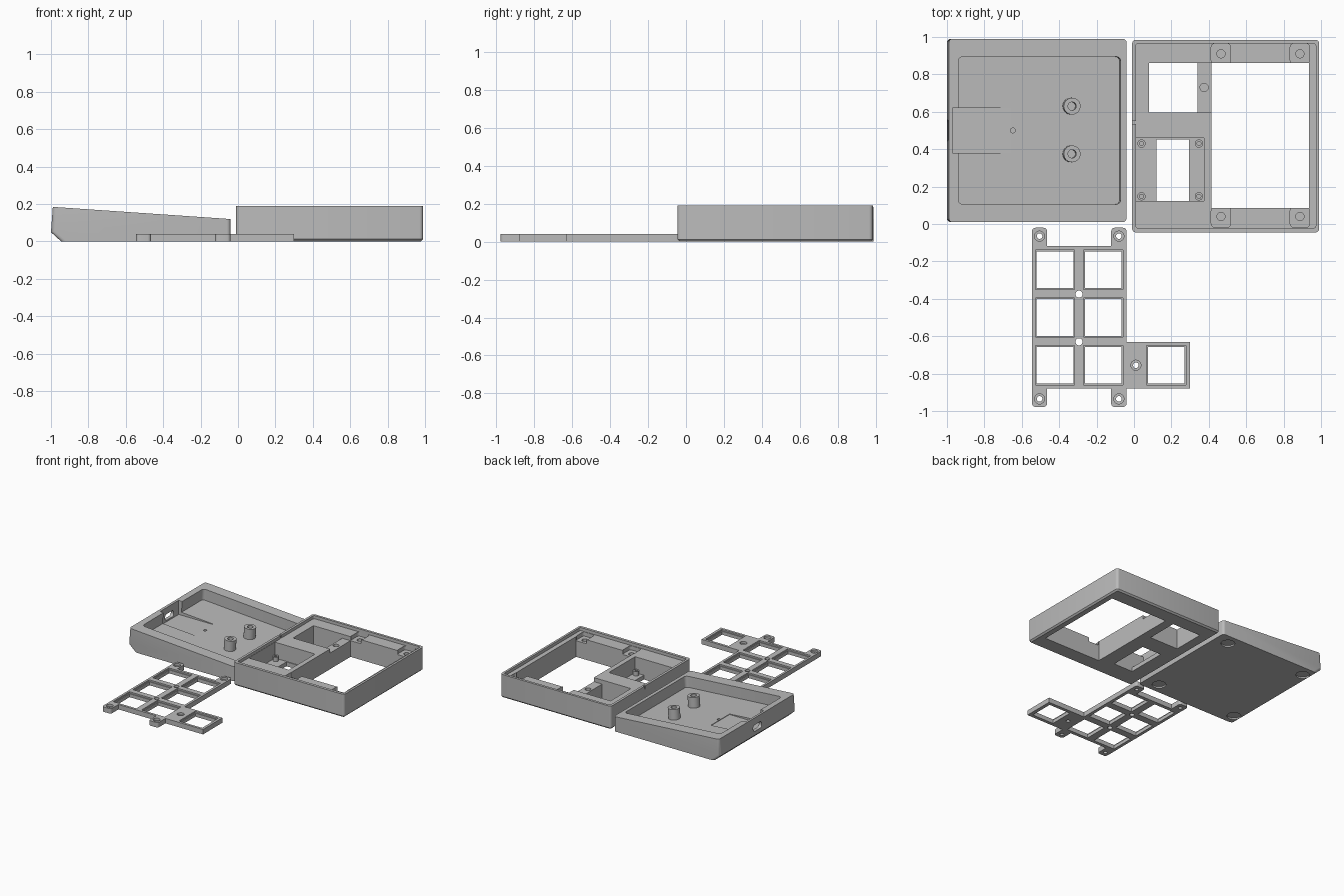
import bpy, bmesh, math
from mathutils import Matrix, Vector

if "Cube" in bpy.data.objects:
    bpy.data.objects.remove(bpy.data.objects["Cube"])

grey = bpy.data.materials.new("plain grey")
grey.diffuse_color = (0.5, 0.5, 0.5, 1)
grey.use_nodes = True
grey.node_tree.nodes["Principled BSDF"].inputs["Base Color"].default_value = grey.diffuse_color


def finish(name, bm):
    me = bpy.data.meshes.new(name)
    bmesh.ops.recalc_face_normals(bm, faces=bm.faces)
    bm.to_mesh(me)
    bm.free()
    ob = bpy.data.objects.new(name, me)
    bpy.context.collection.objects.link(ob)
    me.materials.append(grey)
    return ob


def box(name, x, y, z, round_=0.0, bottom=0.0):
    """Box from ranges; vertical corners rounded, bottom rim chamfered."""
    bm = bmesh.new()
    bmesh.ops.create_cube(bm, size=1)
    for v in bm.verts:
        v.co = Vector([r[0] if c < 0 else r[1] for c, r in zip(v.co, (x, y, z))])
    if round_:
        ed = [e for e in bm.edges if abs(e.verts[0].co.z - e.verts[1].co.z) > 1e-5]
        bmesh.ops.bevel(bm, geom=ed, offset=round_, segments=4, profile=0.5, affect='EDGES')
    if bottom:
        ed = [e for e in bm.edges if all(abs(v.co.z - z[0]) < 1e-5 for v in e.verts)]
        bmesh.ops.bevel(bm, geom=ed, offset=bottom, segments=1, affect='EDGES')
    return finish(name, bm)


def cyl(name, x, y, z, r, r2=None, n=32):
    bm = bmesh.new()
    bmesh.ops.create_cone(bm, cap_ends=True, segments=n, radius1=r, radius2=r if r2 is None else r2,
                          depth=z[1] - z[0])
    bmesh.ops.translate(bm, verts=bm.verts, vec=(x, y, (z[0] + z[1]) / 2))
    return finish(name, bm)


def boolean(ob, other, op='DIFFERENCE'):
    m = ob.modifiers.new("cut", 'BOOLEAN')
    m.operation, m.object, m.solver = op, other, 'EXACT'
    bpy.context.view_layer.objects.active = ob
    bpy.ops.object.modifier_apply(modifier=m.name)
    bpy.data.objects.remove(other)


def smooth(ob):
    bpy.ops.object.select_all(action='DESELECT')
    ob.select_set(True)
    bpy.context.view_layer.objects.active = ob
    bpy.ops.object.shade_smooth_by_angle(angle=math.radians(30))


# ---- sloped base tray ----
tilt = math.atan2(0.065, 0.95)
top = Matrix.Translation((-0.505, 0.5, 0.152)) @ Matrix.Rotation(tilt, 4, 'Y')
bm = bmesh.new()
prof = [(-0.945, 0), (-0.04, 0), (-0.04, 0.12), (-0.99, 0.185), (-1, 0.05)]
f = bm.faces.new([bm.verts.new((x, 0.01, z)) for x, z in prof])
ext = bmesh.ops.extrude_face_region(bm, geom=[f])
bmesh.ops.translate(bm, verts=[g for g in ext['geom'] if isinstance(g, bmesh.types.BMVert)], vec=(0, 0.98, 0))
bm.normal_update()
corners = [e for e in bm.edges if abs(e.verts[0].co.y - e.verts[1].co.y) < 1e-5
           and abs(e.verts[0].co.z - e.verts[1].co.z) > abs(e.verts[0].co.x - e.verts[1].co.x) - 0.01
           and abs(e.verts[0].co.x - e.verts[1].co.x) < 0.1]
bmesh.ops.bevel(bm, geom=corners, offset=0.02, segments=4, profile=0.5, affect='EDGES')
tray = finish("base_tray", bm)

cavity = box("cavity", (-0.435, 0.435), (-0.395, 0.395), (-0.09, 0.2), 0.025)
cavity.data.transform(top)
boolean(tray, cavity)
boolean(tray, box("board_pocket", (-0.97, -0.66), (0.38, 0.62), (0.068, 0.4)))
boolean(tray, cyl("reset_hole", -0.648, 0.5, (0.05, 0.4), 0.013, n=16))
port = box("port", (-0.025, 0.025), (-0.055, 0.055), (-0.1, 0.1), 0.02)
port.data.transform(Matrix.Translation((-1, 0.5, 0.105)) @ Matrix.Rotation(math.pi / 2, 4, 'Y'))
boolean(tray, port)
for x in (-0.16, -0.89):
    for y in (0.1, 0.9):
        boolean(tray, cyl("foot_recess", x, y, (-0.02, 0.012), 0.052))
smooth(tray)

# screw posts standing on the tray floor
for y in (0.63, 0.375):
    post = cyl("screw_post", 0.175, y - 0.5, (-0.095, -0.005), 0.045)
    boolean(post, cyl("bore", 0.175, y - 0.5, (-0.07, 0.1), 0.022))
    post.data.transform(top)
    smooth(post)

# ---- upper case, lying face down ----
case = box("upper_case", (-0.01, 0.99), (-0.045, 0.985), (0, 0.19), 0.02, 0.012)
cuts = [
    box("lip", (0.01, 0.972), (-0.022, 0.965), (0.165, 0.3), 0.012),
    box("key_window", (0.415, 0.935), (0.085, 0.86), (-0.1, 0.3)),
    box("side_key_ledge", (0.08, 0.42), (0.597, 0.86), (0.132, 0.3)),
    box("side_key_window", (0.08, 0.34), (0.597, 0.86), (-0.1, 0.3)),
    box("display_pocket", (0.012, 0.375), (0.122, 0.46), (0.035, 0.3)),
    box("display_window", (0.12, 0.295), (0.122, 0.453), (-0.1, 0.1)),
    box("wall_notch", (-0.02, 0.012), (0.535, 0.55), (0.165, 0.3)),
    cyl("side_key_screw", 0.375, 0.73, (0.06, 0.3), 0.022),
]
for x in (0.465, 0.887):
    for y, a, b in ((0.91, 0.855, 0.965), (0.04, -0.018, 0.09)):
        cuts.append(box("tab_seat", (x - 0.052, x + 0.052), (a, b), (0.132, 0.3), 0.02))
        cuts.append(cyl("tab_screw", x, y, (0.06, 0.3), 0.022))
for c in cuts:
    boolean(case, c)
smooth(case)

# display standoffs
for x in (0.04, 0.347):
    for y in (0.148, 0.43):
        s = cyl("display_standoff", x, y, (0.03, 0.07), 0.022, n=24)
        boolean(s, cyl("bore", x, y, (0.045, 0.2), 0.011, n=16))
        smooth(s)

# ---- switch plate ----
T = (0, 0.04)
plate = box("switch_plate", (-0.545, -0.04), (-0.88, -0.118), T)
boolean(plate, box("side_arm", (-0.1, 0.3), (-0.88, -0.63), T), 'UNION')
screws = [(0.01, -0.755)]
for a, b, cx in ((-0.545, -0.465, -0.505), (-0.122, -0.04, -0.081)):
    for lo, hi, cy in ((-0.978, -0.8, -0.935), (-0.2, -0.02, -0.065)):
        boolean(plate, box("tab", (a, b), (lo, hi), T, 0.018), 'UNION')
        screws.append((cx, cy))
keys = [(x, y) for x in (-0.422, -0.165) for y in (-0.245, -0.5, -0.755)] + [(0.173, -0.755)]
for x, y in keys:
    h, g = 0.098, 0.105
    boolean(plate, box("key_hole", (x - h, x + h), (y - h, y + h), (-0.1, 0.1)))
    boolean(plate, box("clip_step", (x - g, x + g), (y - g, y + g), (0.028, 0.1)))
for x, y in screws:
    boolean(plate, cyl("screw_hole", x, y, (-0.1, 0.1), 0.015, n=24))
    boolean(plate, cyl("counterbore", x, y, (0.022, 0.1), 0.027, n=24))
for y in (-0.375, -0.63):
    boolean(plate, cyl("post_hole", -0.294, y, (-0.1, 0.1), 0.019, n=24))
smooth(plate)
